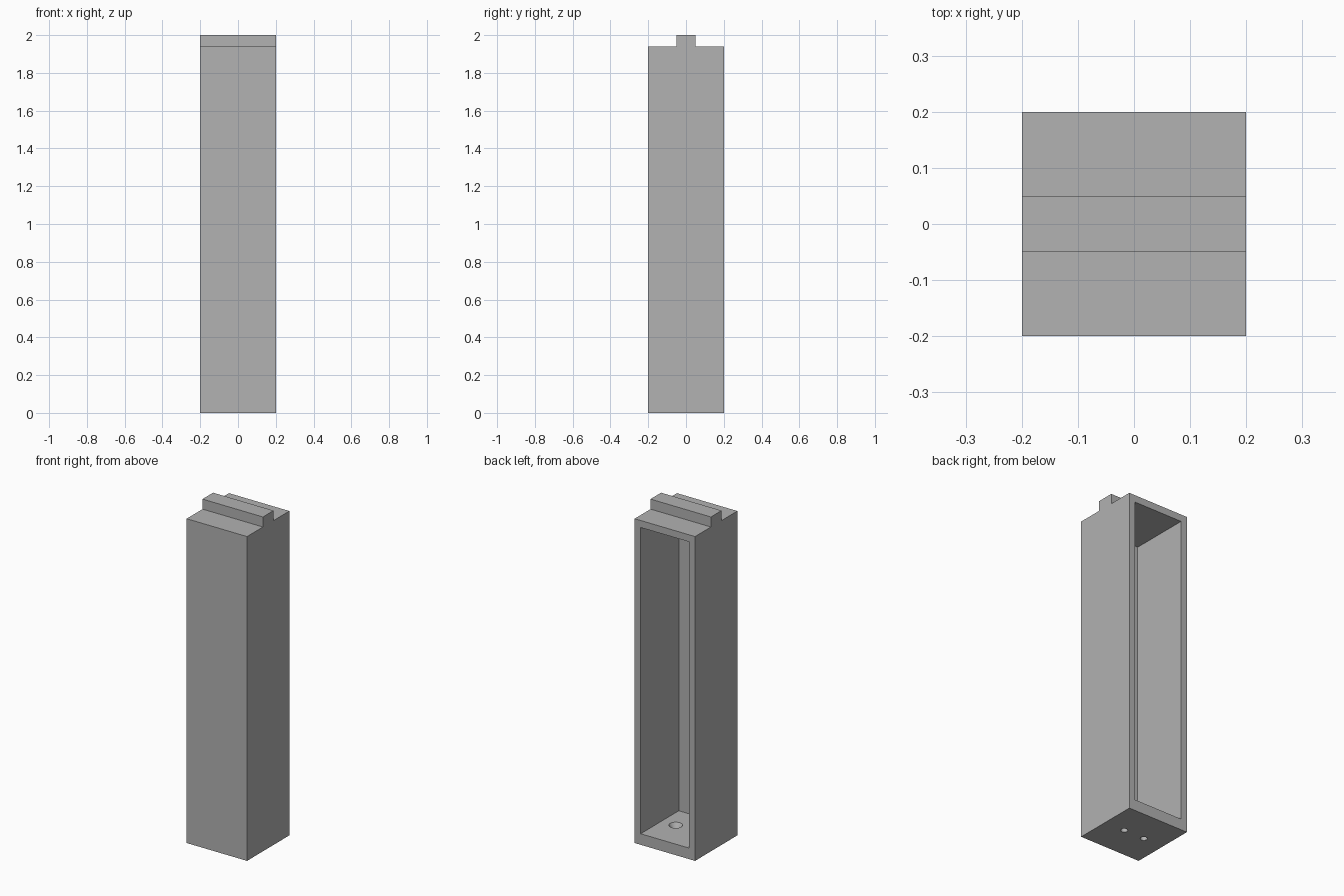
import bpy
import bmesh

default = bpy.data.objects.get("Cube")
if default:
    bpy.data.objects.remove(default, do_unlink=True)

HALF = 0.2            # half width of the post
WALL = 0.04           # side and front wall
FLOOR = 0.066         # floor thickness
SHOULDER = 1.94       # height of the shoulders beside the tongue
TONGUE = 0.05         # half width of the tongue

grey = bpy.data.materials.new("plain grey")
grey.use_nodes = True
colour = (0.445, 0.445, 0.445, 1)
grey.diffuse_color = colour
grey.node_tree.nodes["Principled BSDF"].inputs["Base Color"].default_value = colour


def add_object(name, bm):
    bmesh.ops.recalc_face_normals(bm, faces=bm.faces)
    mesh = bpy.data.meshes.new(name)
    bm.to_mesh(mesh)
    bm.free()
    mesh.materials.append(grey)
    obj = bpy.data.objects.new(name, mesh)
    bpy.context.collection.objects.link(obj)
    return obj


def box(name, low, high):
    bm = bmesh.new()
    bmesh.ops.create_cube(bm, size=1)
    for v in bm.verts:
        v.co = [lo if c < 0 else hi for c, lo, hi in zip(v.co, low, high)]
    return add_object(name, bm)


def turned(name, x, profile, sides=32):
    """Solid of stacked rings from (radius, height) pairs."""
    bm = bmesh.new()
    rings = []
    for radius, z in profile:
        ring = bmesh.ops.create_circle(bm, segments=sides, radius=radius)["verts"]
        for v in ring:
            v.co.x += x
            v.co.z = z
        rings.append(ring)
    for a, b in zip(rings, rings[1:]):
        for i in range(sides):
            j = (i + 1) % sides
            bm.faces.new((a[i], a[j], b[j], b[i]))
    bm.faces.new(rings[0])
    bm.faces.new(rings[-1])
    return add_object(name, bm)


def cut(target, cutter):
    cutter.hide_render = True
    mod = target.modifiers.new(cutter.name, "BOOLEAN")
    mod.operation = "DIFFERENCE"
    mod.solver = "EXACT"
    mod.object = cutter
    bpy.context.view_layer.objects.active = target
    bpy.ops.object.modifier_apply(modifier=mod.name)
    bpy.data.objects.remove(cutter, do_unlink=True)


# Post body: stepped end profile extruded along x
bm = bmesh.new()
right_half = [(HALF, 0), (HALF, SHOULDER), (TONGUE, SHOULDER), (TONGUE, 2)]
outline = right_half + [(-y, z) for y, z in reversed(right_half)]
face = bm.faces.new([bm.verts.new((-HALF, y, z)) for y, z in outline])
extruded = bmesh.ops.extrude_face_region(bm, geom=[face])["geom"]
moved = [g for g in extruded if isinstance(g, bmesh.types.BMVert)]
bmesh.ops.translate(bm, verts=moved, vec=(2 * HALF, 0, 0))
post = add_object("hollow_post", bm)

# Cavity open to the back
inner = HALF - WALL
cut(post, box("cavity_cutter", (-inner, -inner, FLOOR),
              (inner, HALF + 0.1, SHOULDER - 0.042)))

# Countersunk screw holes through the floor
for side in (-1, 1):
    cut(post, turned("screw_hole_cutter", side * 0.068,
                     [(0.019, -0.02), (0.019, 0.035),
                      (0.038, FLOOR), (0.038, FLOOR + 0.02)]))

bpy.ops.object.select_all(action="DESELECT")
post.select_set(True)
bpy.context.view_layer.objects.active = post
bpy.ops.object.shade_smooth_by_angle(angle=0.5)
